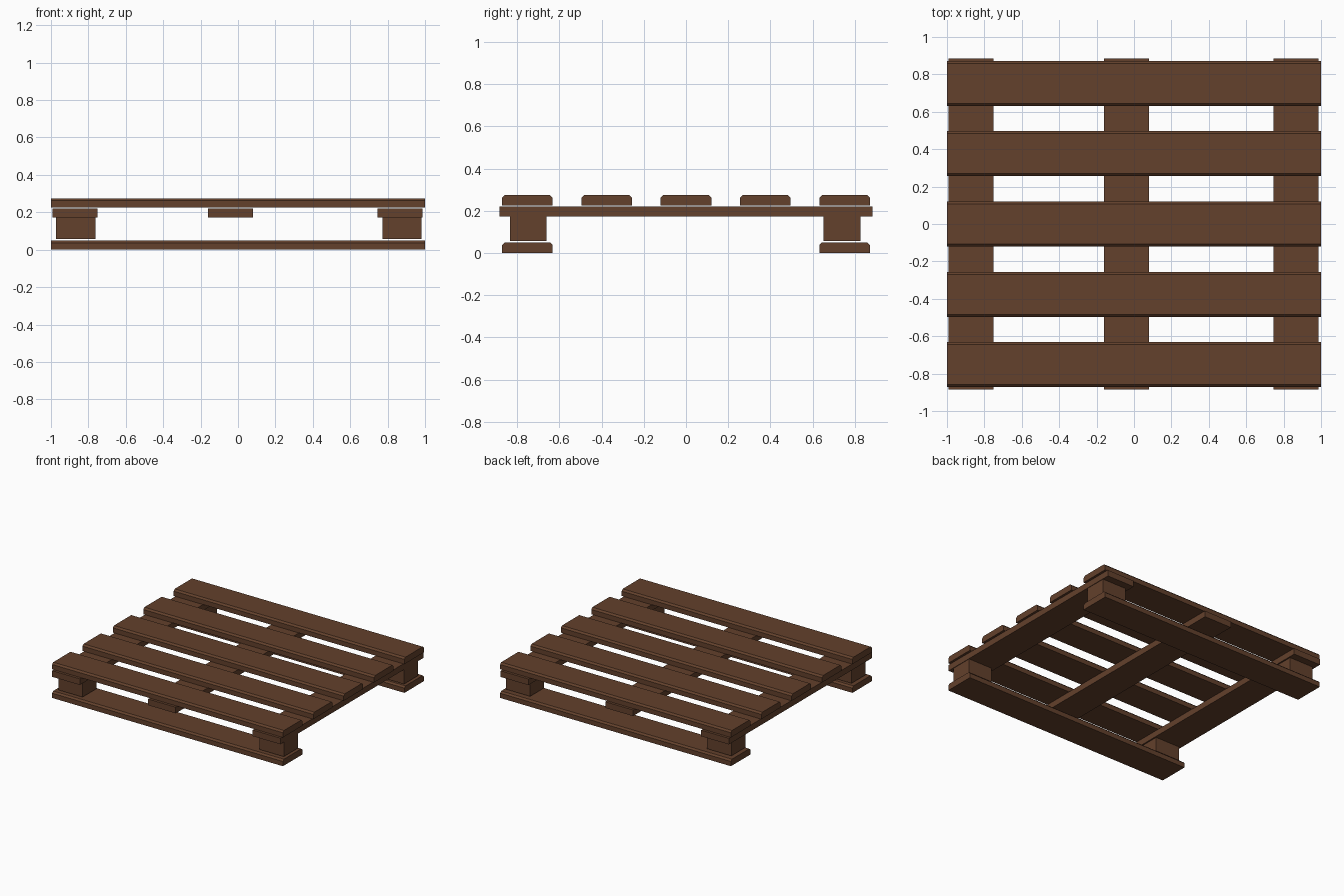
import bpy

if "Cube" in bpy.data.objects:
    bpy.data.objects.remove(bpy.data.objects["Cube"])

wood = bpy.data.materials.new("brown_wood")
wood.diffuse_color = (0.125, 0.052, 0.025, 1)
wood.use_nodes = True
wood.node_tree.nodes["Principled BSDF"].inputs["Base Color"].default_value = wood.diffuse_color


def prism(name, profile, axis, a, b):
    """Extrude a closed 2D profile along x (profile = y,z) or y (profile = x,z)."""
    n = len(profile)
    verts = [((t, p, z) if axis == "x" else (p, t, z)) for t in (a, b) for p, z in profile]
    faces = [tuple(range(n))[::-1], tuple(range(n, 2 * n))]
    faces += [(i, (i + 1) % n, n + (i + 1) % n, n + i) for i in range(n)]
    if axis == "y":
        faces = [f[::-1] for f in faces]
    me = bpy.data.meshes.new(name)
    me.from_pydata(verts, [], faces)
    me.materials.append(wood)
    ob = bpy.data.objects.new(name, me)
    bpy.context.collection.objects.link(ob)
    return ob


def board(name, y, z0, z1, w=0.12, c=0.013):
    """Long plank with chamfered upper edges."""
    prism(name, [(y - w, z0), (y + w, z0), (y + w, z1 - c), (y + w - c, z1),
                 (y - w + c, z1), (y - w, z1 - c)], "x", -1, 1)


def box(name, x0, x1, y0, y1, z0, z1):
    prism(name, [(x0, z0), (x1, z0), (x1, z1), (x0, z1)], "y", y0, y1)


# Deck boards
for i in range(5):
    board(f"deck_board_{i + 1}", (i - 2) * 0.376, 0.225, 0.275)

# Bottom boards
for side, y in (("front", -0.752), ("back", 0.752)):
    board(f"bottom_board_{side}", y, 0.0, 0.05)

# Cross stringers under the deck
for side, x in (("left", -0.871), ("middle", -0.04), ("right", 0.866)):
    box(f"stringer_{side}", x - 0.12, x + 0.12, -0.885, 0.885, 0.173, 0.221)

# Corner blocks
for sx, x in (("left", -0.867), ("right", 0.877)):
    for sy, y in (("front", -0.748), ("back", 0.74)):
        box(f"block_{sy}_{sx}", x - 0.105, x + 0.105, y - 0.087, y + 0.087, 0.056, 0.173)
